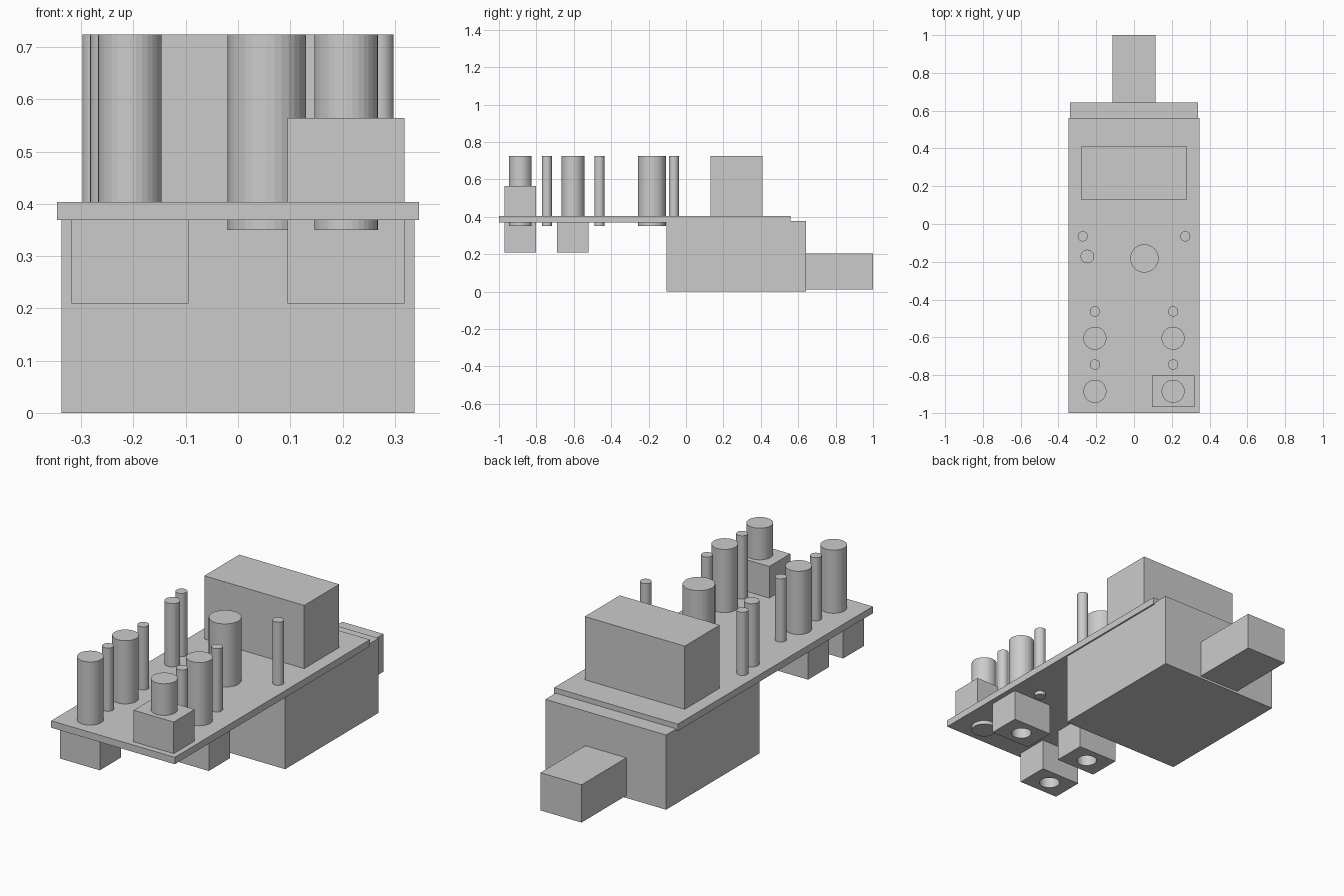
import bpy

if "Cube" in bpy.data.objects:
    bpy.data.objects.remove(bpy.data.objects["Cube"])

grey = bpy.data.materials.new("light_grey")
grey.diffuse_color = (0.6, 0.6, 0.6, 1)
grey.use_nodes = True
grey.node_tree.nodes["Principled BSDF"].inputs["Base Color"].default_value = grey.diffuse_color


def box(name, x0, x1, y0, y1, z0, z1):
    bpy.ops.mesh.primitive_cube_add(
        size=1, location=((x0 + x1) / 2, (y0 + y1) / 2, (z0 + z1) / 2))
    o = bpy.context.object
    o.name = name
    o.scale = (x1 - x0, y1 - y0, z1 - z0)
    bpy.ops.object.transform_apply(location=False, rotation=False, scale=True)
    o.data.materials.append(grey)
    return o


def rod(name, x, y, r, z0=0.35, z1=0.724):
    bpy.ops.mesh.primitive_cylinder_add(
        vertices=32, radius=r, depth=z1 - z0, location=(x, y, (z0 + z1) / 2))
    o = bpy.context.object
    o.name = name
    o.data.materials.append(grey)
    return o


def bored_block(name, x, y, z0, z1):
    """Switch block with a round bore through it."""
    o = box(name, x - 0.112, x + 0.112, y - 0.084, y + 0.084, z0, z1)
    cutter = rod("bore_cutter", x, y, 0.048, z0 - 0.05, z1 + 0.05)
    m = o.modifiers.new("bore", 'BOOLEAN')
    m.operation = 'DIFFERENCE'
    m.solver = 'EXACT'
    m.object = cutter
    bpy.context.view_layer.objects.active = o
    bpy.ops.object.modifier_apply(modifier=m.name)
    bpy.data.objects.remove(cutter)


# Main housing, connector, plate and top block
box("housing", -0.338, 0.338, -0.105, 0.642, 0, 0.378)
box("connector", -0.115, 0.115, 0.642, 1.0, 0.012, 0.203)
box("top_plate", -0.346, 0.346, -1.0, 0.56, 0.369, 0.404)
box("display_block", -0.28, 0.28, 0.13, 0.41, 0.404, 0.724)

# Two rows of knob and lamp pairs on each side
for side, sx in (("left", -1), ("right", 1)):
    x = 0.207 * sx
    for row, y in (("front", -0.886), ("rear", -0.605)):
        rod(f"{row}_{side}_button", x, y, 0.061)
        rod(f"{row}_{side}_lamp", x, y + 0.142, 0.027)
        # The front right block sits above the plate, the others hang below
        raised = sx > 0 and row == "front"
        z0, z1 = (0.404, 0.564) if raised else (0.209, 0.369)
        bored_block(f"{row}_{side}_block", x, y, z0, z1)
    rod(f"{side}_pin", 0.271 * sx, -0.065, 0.027)

# Odd single posts
rod("large_knob", 0.055, -0.182, 0.075)
rod("side_post", -0.247, -0.172, 0.036)
